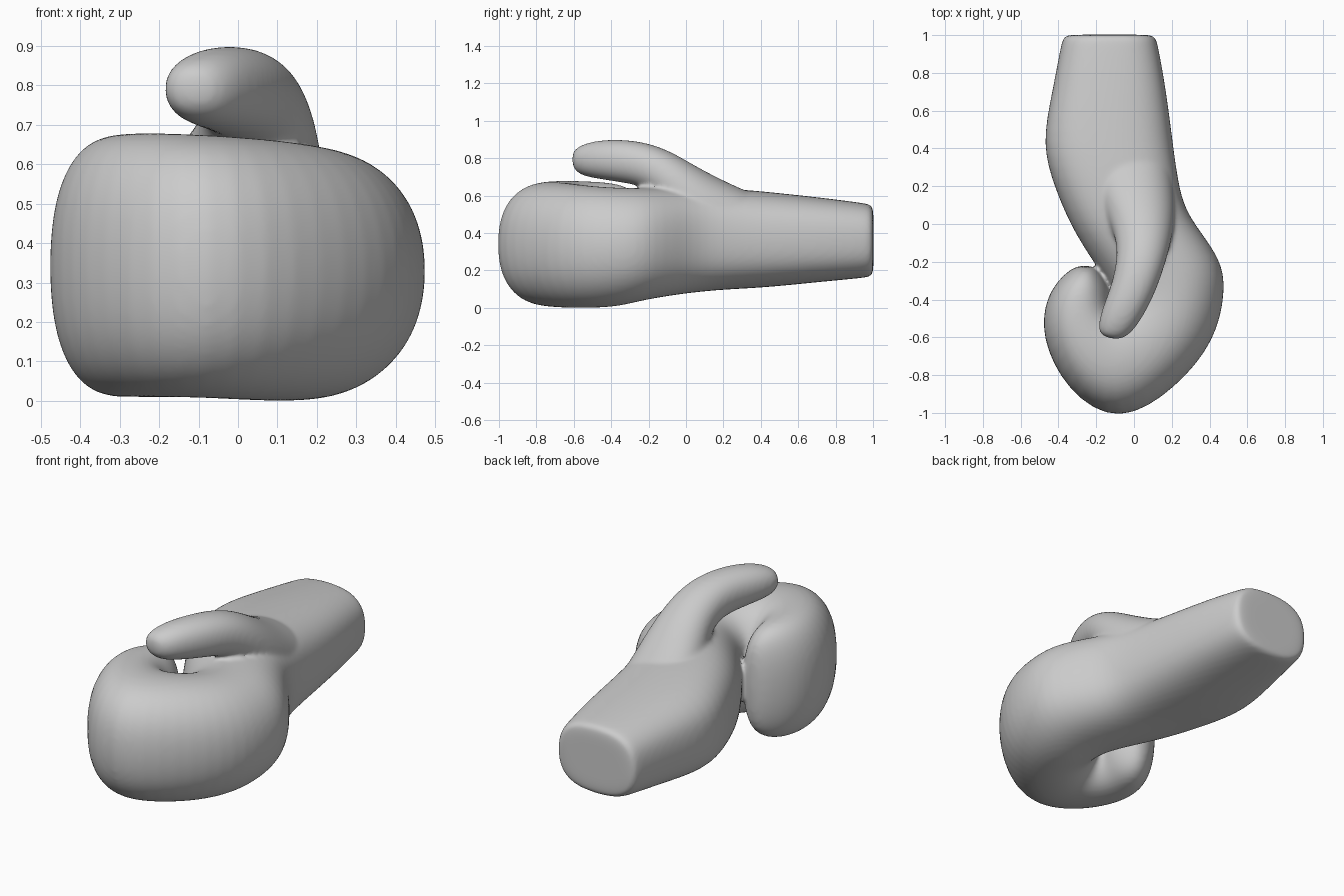
import bpy, bmesh
from math import cos, sin, pi, copysign


def loft(bm, rings, sides=20):
    """Skin upright rounded sections: (outer x, y, inner x, y, low z, high z, squareness)."""
    loops = []
    for xo, yo, xi, yi, z0, z1, power in rings:
        loop = []
        for i in range(sides):
            a = 2 * pi * i / sides
            u = copysign(abs(cos(a)) ** (2 / power), cos(a))
            v = copysign(abs(sin(a)) ** (2 / power), sin(a))
            t = (1 + u) / 2
            loop.append(bm.verts.new((xi + (xo - xi) * t, yi + (yo - yi) * t,
                                      (z0 + z1) / 2 + (z1 - z0) / 2 * v)))
        loops.append(loop)
    for a, b in zip(loops, loops[1:]):
        for i in range(sides):
            j = (i + 1) % sides
            bm.faces.new((a[i], a[j], b[j], b[i]))
    bm.faces.new(loops[0][::-1])
    bm.faces.new(loops[-1])


bm = bmesh.new()

# Cuff, palm and curled finger section
loft(bm, [
    (0.00, 1.002, -0.26, 1.002, 0.27, 0.45, 2.6),
    (0.11, 1.002, -0.37, 1.002, 0.17, 0.55, 2.6),
    (0.125, 0.975, -0.385, 0.975, 0.16, 0.56, 2.6),
    (0.175, 0.70, -0.435, 0.70, 0.135, 0.595, 2.7),
    (0.21, 0.42, -0.495, 0.42, 0.105, 0.625, 2.7),
    (0.24, 0.20, -0.42, 0.18, 0.095, 0.645, 2.7),
    (0.285, 0.04, -0.32, -0.05, 0.075, 0.65, 2.6),
    (0.47, -0.18, -0.17, -0.27, 0.04, 0.645, 2.3),
    (0.49, -0.36, -0.125, -0.35, 0.003, 0.645, 2.15),
    (0.435, -0.62, -0.115, -0.39, -0.005, 0.655, 2.2),
    (0.23, -0.87, -0.115, -0.40, -0.005, 0.67, 2.3),
    (-0.08, -1.075, -0.12, -0.40, 0.005, 0.68, 2.4),
    (-0.36, -0.89, -0.125, -0.40, 0.005, 0.685, 2.4),
    (-0.497, -0.60, -0.12, -0.385, 0.005, 0.68, 2.4),
    (-0.47, -0.39, -0.125, -0.345, 0.01, 0.67, 2.3),
    (-0.385, -0.275, -0.155, -0.285, 0.045, 0.635, 2.2),
    (-0.30, -0.215, -0.205, -0.22, 0.15, 0.53, 2.0),
])

# Thumb, rising from the palm and reaching over the curl
loft(bm, [
    (0.17, 0.55, -0.30, 0.55, 0.20, 0.53, 2.3),
    (0.205, 0.32, -0.27, 0.32, 0.20, 0.63, 2.3),
    (0.22, 0.20, -0.24, 0.18, 0.22, 0.69, 2.2),
    (0.225, 0.07, -0.16, 0.04, 0.32, 0.76, 2.1),
    (0.205, -0.08, -0.10, -0.06, 0.50, 0.835, 2.1),
    (0.165, -0.22, -0.09, -0.18, 0.645, 0.885, 2.2),
    (0.11, -0.38, -0.12, -0.32, 0.67, 0.905, 2.2),
    (0.03, -0.525, -0.17, -0.445, 0.69, 0.897, 2.2),
    (-0.03, -0.595, -0.195, -0.545, 0.71, 0.868, 2.2),
    (-0.09, -0.615, -0.175, -0.595, 0.755, 0.835, 2.2),
], 16)

bmesh.ops.recalc_face_normals(bm, faces=bm.faces)
me = bpy.data.meshes.new("mitt")
bm.to_mesh(me)
bm.free()
mitt = bpy.data.objects.new("mitt", me)
bpy.context.collection.objects.link(mitt)

# Round the sections, fuse thumb and hand into one skin, soften the seams
sub = mitt.modifiers.new("round", 'SUBSURF')
sub.levels = sub.render_levels = 2
fuse = mitt.modifiers.new("fuse", 'REMESH')
fuse.mode = 'VOXEL'
fuse.voxel_size = 0.012
fuse.use_smooth_shade = True
soft = mitt.modifiers.new("soften", 'SMOOTH')
soft.factor = 0.5
soft.iterations = 10
